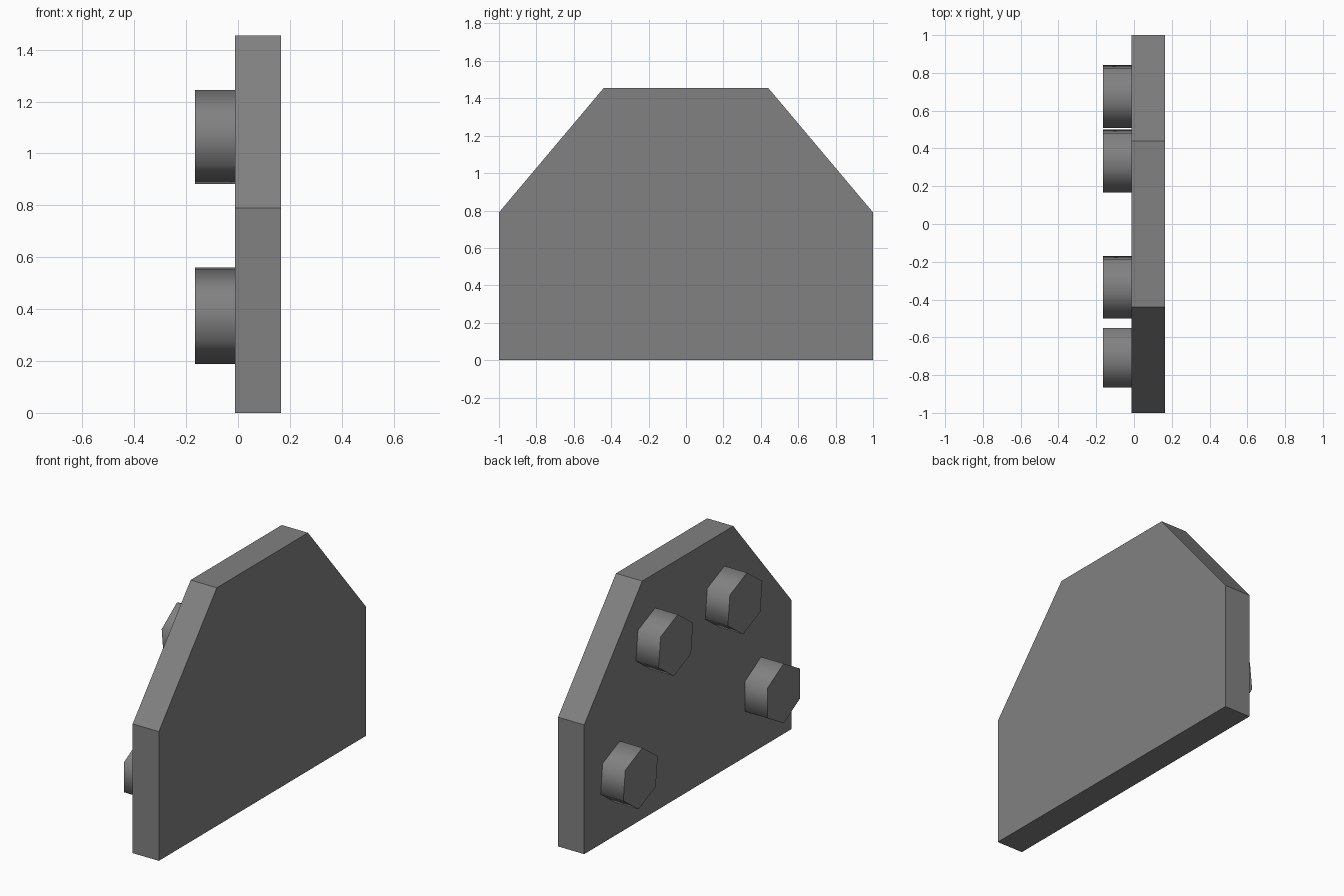
import bpy
import bmesh
from math import cos, sin, radians

cube = bpy.data.objects.get("Cube")
if cube:
    bpy.data.objects.remove(cube, do_unlink=True)

grey = bpy.data.materials.new("dark grey")
grey.use_nodes = True
grey.diffuse_color = (0.22, 0.22, 0.22, 1)
grey.node_tree.nodes["Principled BSDF"].inputs["Base Color"].default_value = grey.diffuse_color


def prism(name, outline, x0, x1):
    """Extrude a (y, z) outline along x from x0 to x1."""
    bm = bmesh.new()
    face = bm.faces.new([bm.verts.new((x0, y, z)) for y, z in outline])
    new = bmesh.ops.extrude_face_region(bm, geom=[face])["geom"]
    verts = [v for v in new if isinstance(v, bmesh.types.BMVert)]
    bmesh.ops.translate(bm, verts=verts, vec=(x1 - x0, 0, 0))
    bmesh.ops.recalc_face_normals(bm, faces=bm.faces[:])
    mesh = bpy.data.meshes.new(name)
    bm.to_mesh(mesh)
    bm.free()
    mesh.materials.append(grey)
    obj = bpy.data.objects.new(name, mesh)
    bpy.context.collection.objects.link(obj)
    return obj


# Flat plate with two cut upper corners
half = [(1, 0), (1, 0.79), (0.44, 1.455)]
prism("plate", half + [(-y, z) for y, z in reversed(half)], -0.012, 0.165)

# Hexagonal bolt heads on the right side: centre y, centre z, turn in degrees
bolts = {
    "upper_back_bolt": (0.334, 1.063, 6),
    "upper_front_bolt": (-0.335, 1.063, 6),
    "lower_back_bolt": (0.675, 0.379, 6),
    "lower_front_bolt": (-0.708, 0.371, 0),
}
radius = 0.182
for name, (y, z, turn) in bolts.items():
    angles = [radians(30 + turn + 60 * i) for i in range(6)]
    hexagon = [(y + radius * cos(a), z + radius * sin(a)) for a in angles]
    bolt = prism(name, hexagon, -0.165, -0.011)
    # Soft shading round the sides, crisp rim at the end
    bpy.ops.object.select_all(action="DESELECT")
    bolt.select_set(True)
    bpy.context.view_layer.objects.active = bolt
    bpy.ops.object.shade_smooth_by_angle(angle=radians(75))
